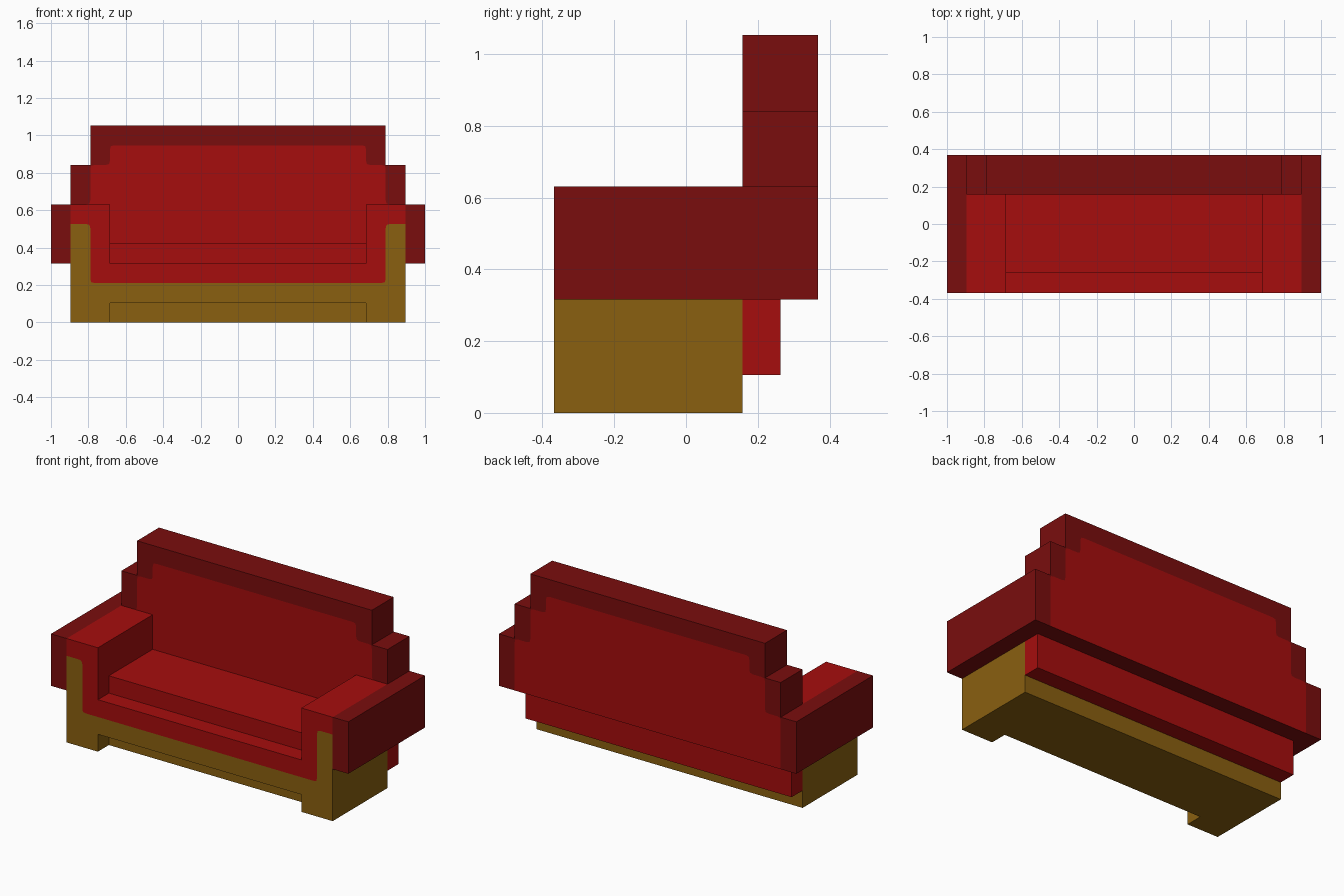
import bpy, bmesh
from mathutils import Vector

if "Cube" in bpy.data.objects:
    bpy.data.objects.remove(bpy.data.objects["Cube"], do_unlink=True)

U = 2 / 19  # one block of the sofa's grid


def material(name, rgb):
    m = bpy.data.materials.new(name)
    m.use_nodes = True
    m.diffuse_color = (*rgb, 1)
    bsdf = next(n for n in m.node_tree.nodes if n.type == 'BSDF_PRINCIPLED')
    bsdf.inputs["Base Color"].default_value = (*rgb, 1)
    return m


RED = material("bright red fabric", (0.38, 0.004, 0.004))
DARK = material("dark red trim", (0.195, 0.004, 0.004))
WOOD = material("brown wood", (0.254, 0.117, 0.005))


def extrude_profile(name, pts, y0, y1, mat, under=None):
    """Extrude an (x, z) outline in block units from y0 to y1."""
    bm = bmesh.new()
    face = bm.faces.new([bm.verts.new((x * U, y0 * U, z * U)) for x, z in pts])
    new = bmesh.ops.extrude_face_region(bm, geom=[face])["geom"]
    bmesh.ops.translate(bm, vec=(0, (y1 - y0) * U, 0),
                        verts=[v for v in new if isinstance(v, bmesh.types.BMVert)])
    bmesh.ops.recalc_face_normals(bm, faces=bm.faces)
    me = bpy.data.meshes.new(name)
    me.materials.append(mat)
    if under:  # downward faces take the second colour
        me.materials.append(under)
        bm.normal_update()
        for f in bm.faces:
            f.material_index = int(f.normal.z < -0.9)
    bm.to_mesh(me)
    bm.free()
    ob = bpy.data.objects.new(name, me)
    bpy.context.collection.objects.link(ob)
    return ob


def box(name, x0, x1, y0, y1, z0, z1, mat):
    return extrude_profile(name, [(x0, z0), (x1, z0), (x1, z1), (x0, z1)], y0, y1, mat)


def mirrored(half):
    return half + [(-x, z) for x, z in reversed(half)]


def rounded(path, r=0.22):
    """Soften the inner corners of an open path."""
    out = [path[0]]
    for a, b, c in zip(path, path[1:], path[2:]):
        a, b, c = Vector(a), Vector(b), Vector(c)
        p, q = b + (a - b).normalized() * r, b + (c - b).normalized() * r
        out += [tuple(p), tuple((p + q) * 0.2 + b * 0.6), tuple(q)]
    return out + [path[-1]]


# Wooden frame, with a notch between the feet at the front
seam = rounded(mirrored([(8.5, 5), (7.5, 5), (7.5, 2)]))
extrude_profile("frame_front", seam + [(-8.5, 0), (-6.5, 0), (-6.5, 1),
                                       (6.5, 1), (6.5, 0), (8.5, 0)], -3.5, -2.5, WOOD)
extrude_profile("frame_base", seam + [(-8.5, 0), (8.5, 0)], -2.5, 1.5, WOOD)

# Upholstered seat and arms resting in the frame
extrude_profile("seat_and_arms", seam + [(-8.5, 6), (-6.5, 6), (-6.5, 3),
                                         (6.5, 3), (6.5, 6), (8.5, 6)], -3.5, 1.5, RED)
box("seat_cushion", -6.5, 6.5, -2.5, 1.5, 3, 4, RED)

# Dark outer arm panels
for side, x0 in (("left", 8.5), ("right", -9.5)):
    box(side + "_arm_panel", x0, x0 + 1, -3.5, 1.5, 3, 6, DARK)

# Stepped backrest: bright panel inside a dark rim
panel = rounded(mirrored([(8.5, 3), (8.5, 6), (7.5, 6), (7.5, 8), (6.5, 8), (6.5, 9)]))
rim = mirrored([(9.5, 3), (9.5, 6), (8.5, 6), (8.5, 8), (7.5, 8), (7.5, 10)])
extrude_profile("backrest_panel", panel, 1.5, 3.5, RED, under=DARK)
extrude_profile("backrest_rim", panel + rim[::-1], 1.5, 3.5, DARK)

# Lower rear support
box("rear_support", -8.5, 8.5, 1.5, 2.5, 1, 3, RED)
